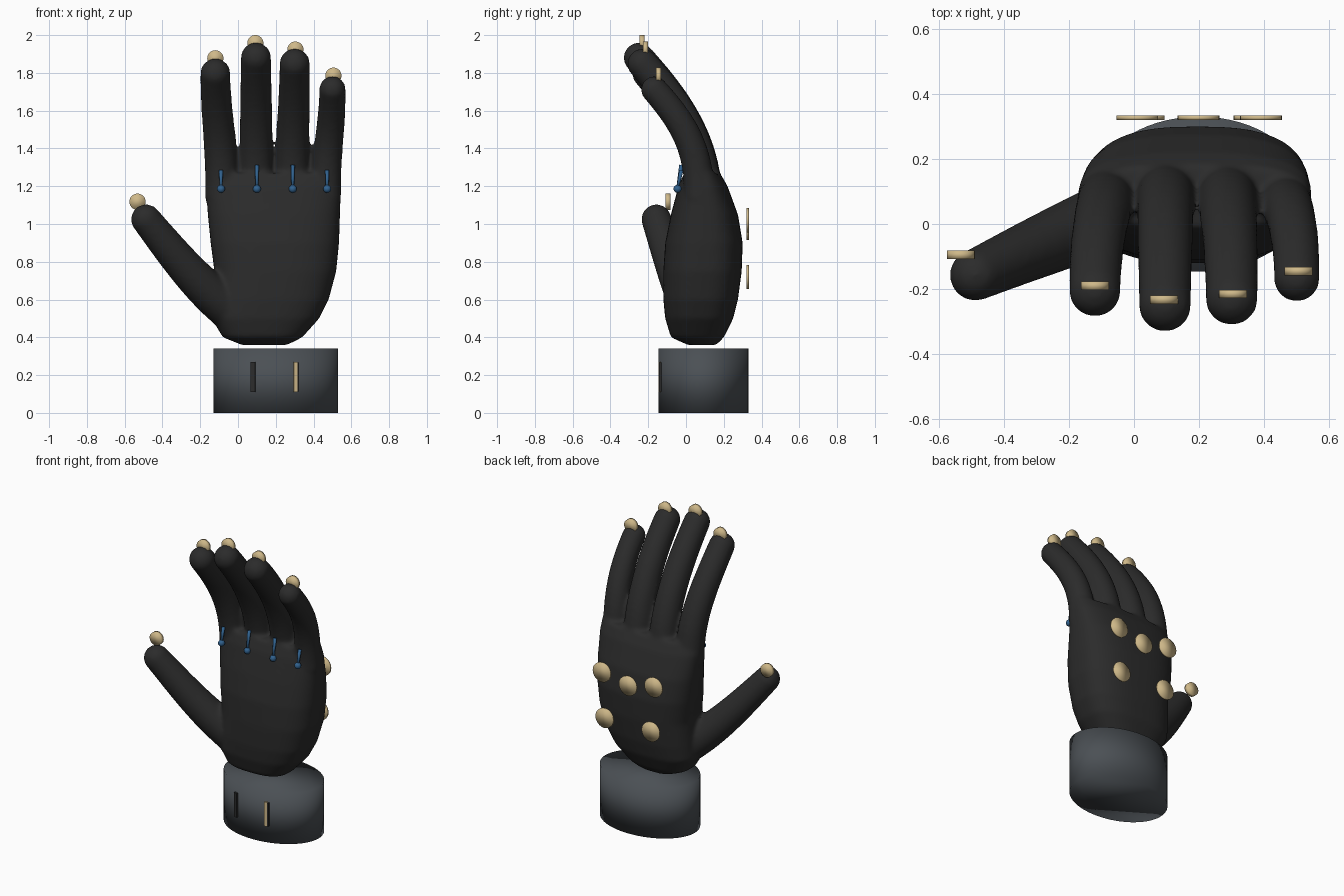
import bpy, bmesh, math
from mathutils import Vector, Matrix
from mathutils.geometry import interpolate_bezier

cube = bpy.data.objects.get("Cube")
if cube:
    bpy.data.objects.remove(cube)


def material(name, r, g, b):
    m = bpy.data.materials.new(name)
    m.use_nodes = True
    m.diffuse_color = (r, g, b, 1)
    bsdf = next(n for n in m.node_tree.nodes if n.type == 'BSDF_PRINCIPLED')
    bsdf.inputs["Base Color"].default_value = (r, g, b, 1)
    return m


BLACK = material("black_fabric", 0.024, 0.024, 0.024)
GREY = material("slate_grey", 0.07, 0.08, 0.09)
GOLD = material("pale_gold", 0.62, 0.48, 0.25)
BLUE = material("blue", 0.03, 0.12, 0.27)


def make_object(name, bm, mat, smooth=True):
    bmesh.ops.recalc_face_normals(bm, faces=bm.faces)
    for f in bm.faces:
        f.smooth = smooth
    mesh = bpy.data.meshes.new(name)
    bm.to_mesh(mesh)
    bm.free()
    mesh.materials.append(mat)
    obj = bpy.data.objects.new(name, mesh)
    bpy.context.collection.objects.link(obj)
    return obj


def disc(name, loc, radius, depth, mat):
    """Round pad facing front and back, shaded as a soft dome."""
    bm = bmesh.new()
    place = Matrix.Translation(loc) @ Matrix.Rotation(math.pi / 2, 4, 'X')
    bmesh.ops.create_cone(bm, cap_ends=True, segments=32, radius1=radius,
                          radius2=radius, depth=depth, matrix=place)
    return make_object(name, bm, mat)


def bar(name, loc, size, turn, mat):
    bm = bmesh.new()
    place = (Matrix.Translation(loc) @ Matrix.Rotation(turn, 4, 'Z')
             @ Matrix.Diagonal((*size, 1)))
    bmesh.ops.create_cube(bm, size=1, matrix=place)
    return make_object(name, bm, mat, smooth=False)


def sweep(bm, path, r0, r1):
    """Rounded, tapering finger volume along a path."""
    for i, p in enumerate(path):
        r = r0 + (r1 - r0) * i / (len(path) - 1)
        bmesh.ops.create_icosphere(bm, subdivisions=3, radius=r,
                                   matrix=Matrix.Translation(p))


def loft(bm, sections, power=2.7, steps=48):
    """Skin rounded-box sections given as z, left, right, front, back."""
    rings = []
    for z, x0, x1, y0, y1 in sections:
        ring = []
        for k in range(steps):
            a = math.tau * k / steps
            c, s = math.cos(a), math.sin(a)
            px = math.copysign(abs(c) ** (2 / power), c)
            py = math.copysign(abs(s) ** (2 / power), s)
            ring.append(bm.verts.new(((x0 + x1) / 2 + px * (x1 - x0) / 2,
                                      (y0 + y1) / 2 + py * (y1 - y0) / 2, z)))
        rings.append(ring)
    for a, b in zip(rings, rings[1:]):
        for k in range(steps):
            n = (k + 1) % steps
            bm.faces.new((a[k], a[n], b[n], b[k]))
    bm.faces.new(rings[0][::-1])
    bm.faces.new(rings[-1])


# Palm
hand = bmesh.new()
loft(hand, [
    (0.36, 0.02, 0.26, 0.01, 0.16),
    (0.40, -0.08, 0.34, -0.08, 0.20),
    (0.50, -0.14, 0.43, -0.11, 0.25),
    (0.60, -0.135, 0.48, -0.12, 0.275),
    (0.75, -0.125, 0.52, -0.12, 0.295),
    (0.90, -0.145, 0.535, -0.11, 0.30),
    (1.05, -0.16, 0.54, -0.08, 0.275),
    (1.20, -0.17, 0.545, -0.04, 0.22),
    (1.27, -0.16, 0.54, -0.01, 0.18),
])

# Fingers: base x, base y, tip position, base and tip radius
FINGERS = [
    ("index", -0.085, 0.08, (-0.12, -0.205, 1.797), 0.09, 0.08),
    ("middle", 0.097, 0.10, (0.095, -0.25, 1.88), 0.092, 0.081),
    ("ring", 0.287, 0.095, (0.30, -0.23, 1.848), 0.092, 0.081),
    ("little", 0.465, 0.07, (0.50, -0.168, 1.712), 0.082, 0.071),
]
for name, bx, by, tip, r0, r1 in FINGERS:
    base, tip = Vector((bx, by, 1.15)), Vector(tip)
    rise = (tip.z - base.z) * 0.41
    path = interpolate_bezier(base, base + Vector((0, 0, rise)),
                              tip + Vector((0, 0.17, -0.19)), tip, 32)
    sweep(hand, path, r0, r1)

# Thumb
thumb_path = interpolate_bezier(Vector((-0.03, 0.04, 0.54)), Vector((-0.20, -0.03, 0.66)),
                                Vector((-0.34, -0.09, 0.84)),
                                Vector((-0.487, -0.157, 1.025)), 32)
sweep(hand, thumb_path, 0.115, 0.08)

# Blend all volumes into one glove surface
glove = make_object("glove", hand, BLACK)
remesh = glove.modifiers.new("blend", 'REMESH')
remesh.mode = 'VOXEL'
remesh.voxel_size = 0.012
remesh.use_smooth_shade = True
relax = glove.modifiers.new("relax", 'SMOOTH')
relax.factor = 0.5
relax.iterations = 8

# Wrist cuff
bm = bmesh.new()
bmesh.ops.create_cone(bm, cap_ends=True, segments=64, radius1=1, radius2=1, depth=1,
                      matrix=Matrix.Translation((0.2, 0.092, 0.17))
                      @ Matrix.Diagonal((0.33, 0.238, 0.34, 1)))
make_object("wrist_cuff", bm, GREY)

# Cuff tabs
bar("dark_cuff_tab", (0.08, -0.131, 0.19), (0.025, 0.02, 0.16), -0.25, BLACK)
bar("gold_cuff_tab", (0.303, -0.135, 0.19), (0.02, 0.02, 0.16), 0.2, GOLD)
bar("gold_tab_edge", (0.317, -0.133, 0.19), (0.01, 0.02, 0.155), 0.2, BLACK)

# Fingertip pads
for name, x, y, z in (("index", -0.12, -0.19, 1.877), ("middle", 0.092, -0.232, 1.957),
                      ("ring", 0.304, -0.215, 1.923), ("little", 0.505, -0.145, 1.785),
                      ("thumb", -0.532, -0.095, 1.118)):
    disc(name + "_tip_pad", (x, y, z), 0.043, 0.026, GOLD)

# Pads on the back of the hand
for i, (x, z) in enumerate(((0.01, 1.02), (0.198, 0.98), (0.39, 1.02),
                            (0.03, 0.72), (0.37, 0.72))):
    disc(f"back_pad_{i + 1}", (x, 0.326, z), 0.064, 0.013, GOLD)

# Blue sensors at the finger roots: a bead with a slim stem
for name, x, top in (("index", -0.09, 1.285), ("middle", 0.1, 1.312),
                     ("ring", 0.29, 1.312), ("little", 0.472, 1.285)):
    bm = bmesh.new()
    bead = Vector((x, -0.045, 1.186))
    bmesh.ops.create_uvsphere(bm, u_segments=16, v_segments=10, radius=0.021,
                              matrix=Matrix.Translation(bead))
    end = Vector((x, -0.025, top))
    turn = (end - bead).to_track_quat('Z', 'Y').to_matrix().to_4x4()
    bmesh.ops.create_cone(bm, cap_ends=True, segments=12, radius1=0.007, radius2=0.011,
                          depth=(end - bead).length,
                          matrix=Matrix.Translation((bead + end) / 2) @ turn)
    make_object(name + "_root_sensor", bm, BLUE)
